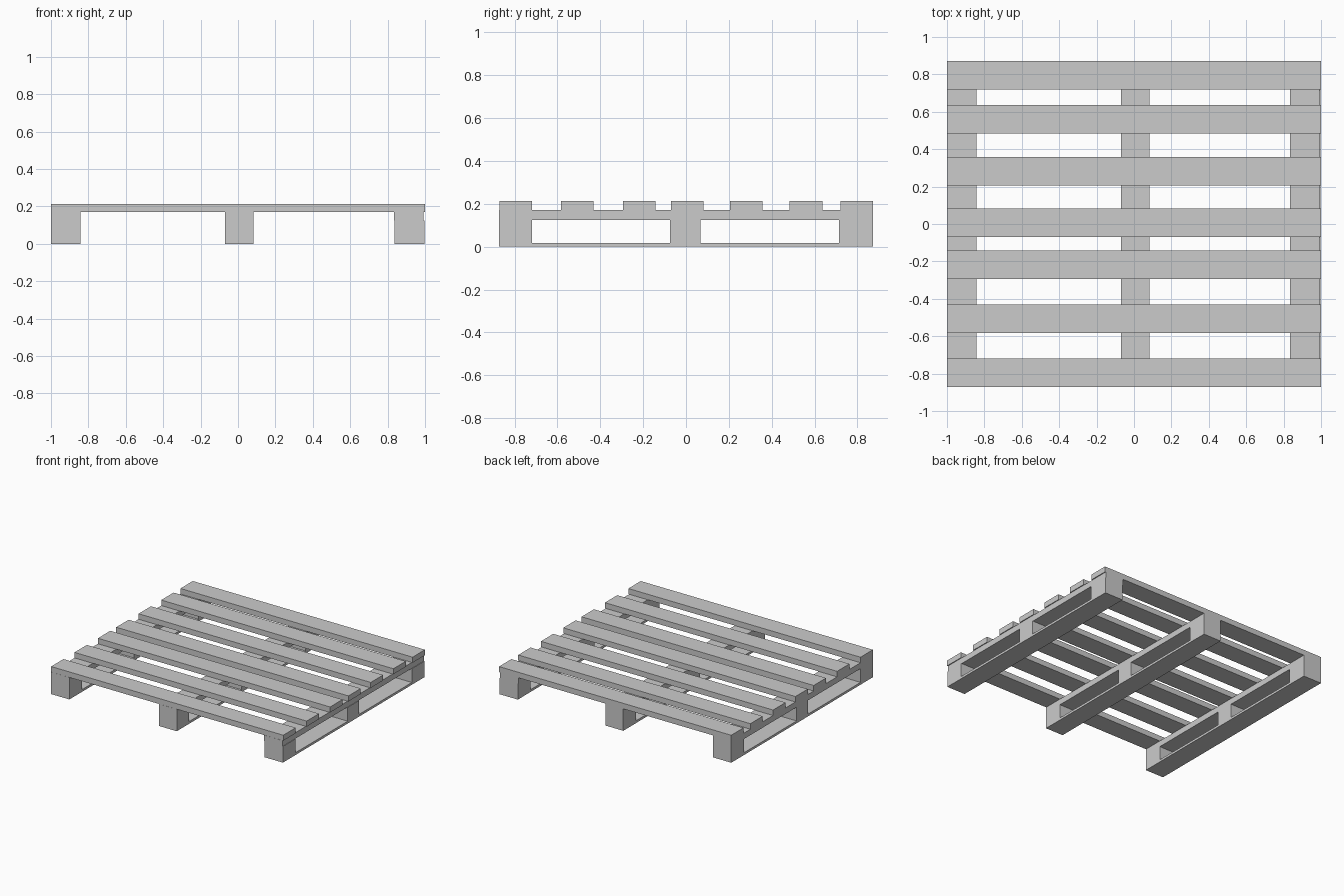
import bpy
import bmesh
from mathutils import Matrix, Vector

if "Cube" in bpy.data.objects:
    bpy.data.objects.remove(bpy.data.objects["Cube"])


def box(name, x, y, z):
    """Box from (min, max) pairs on each axis."""
    bm = bmesh.new()
    size = Vector((x[1] - x[0], y[1] - y[0], z[1] - z[0]))
    mid = Vector((x[0] + x[1], y[0] + y[1], z[0] + z[1])) / 2
    bmesh.ops.create_cube(bm, size=1, matrix=Matrix.Translation(mid) @ Matrix.Diagonal(size).to_4x4())
    mesh = bpy.data.meshes.new(name)
    bm.to_mesh(mesh)
    bm.free()
    obj = bpy.data.objects.new(name, mesh)
    bpy.context.collection.objects.link(obj)
    return obj


# Layer heights
Z_BASE, Z_BLOCK, Z_STRINGER, Z_TOP = 0.018, 0.125, 0.171, 0.214
DEPTH = 0.872

# Deck slats, slightly unevenly spaced
for i, y in enumerate((-0.795, -0.507, -0.219, 0.006, 0.281, 0.56, 0.796)):
    box(f"deck_slat_{i + 1}", (-1, 1), (y - 0.076, y + 0.076), (Z_STRINGER, Z_TOP))

# Three runners: bottom board, three blocks and a stringer on top
runners = {"left": (-1, -0.842), "middle": (-0.07, 0.083), "right": (0.838, 0.997)}
blocks = {"front": (-DEPTH, -0.719), "centre": (-0.074, 0.067), "back": (0.715, DEPTH)}
for side, x in runners.items():
    box(f"{side}_bottom_board", x, (-DEPTH, DEPTH), (0, Z_BASE))
    for place, y in blocks.items():
        box(f"{side}_{place}_block", x, y, (Z_BASE, Z_BLOCK))
    shift = -0.004 if side == "right" else 0
    box(f"{side}_stringer", (x[0] + shift, x[1] + shift), (-DEPTH, DEPTH), (Z_BLOCK, Z_STRINGER))
